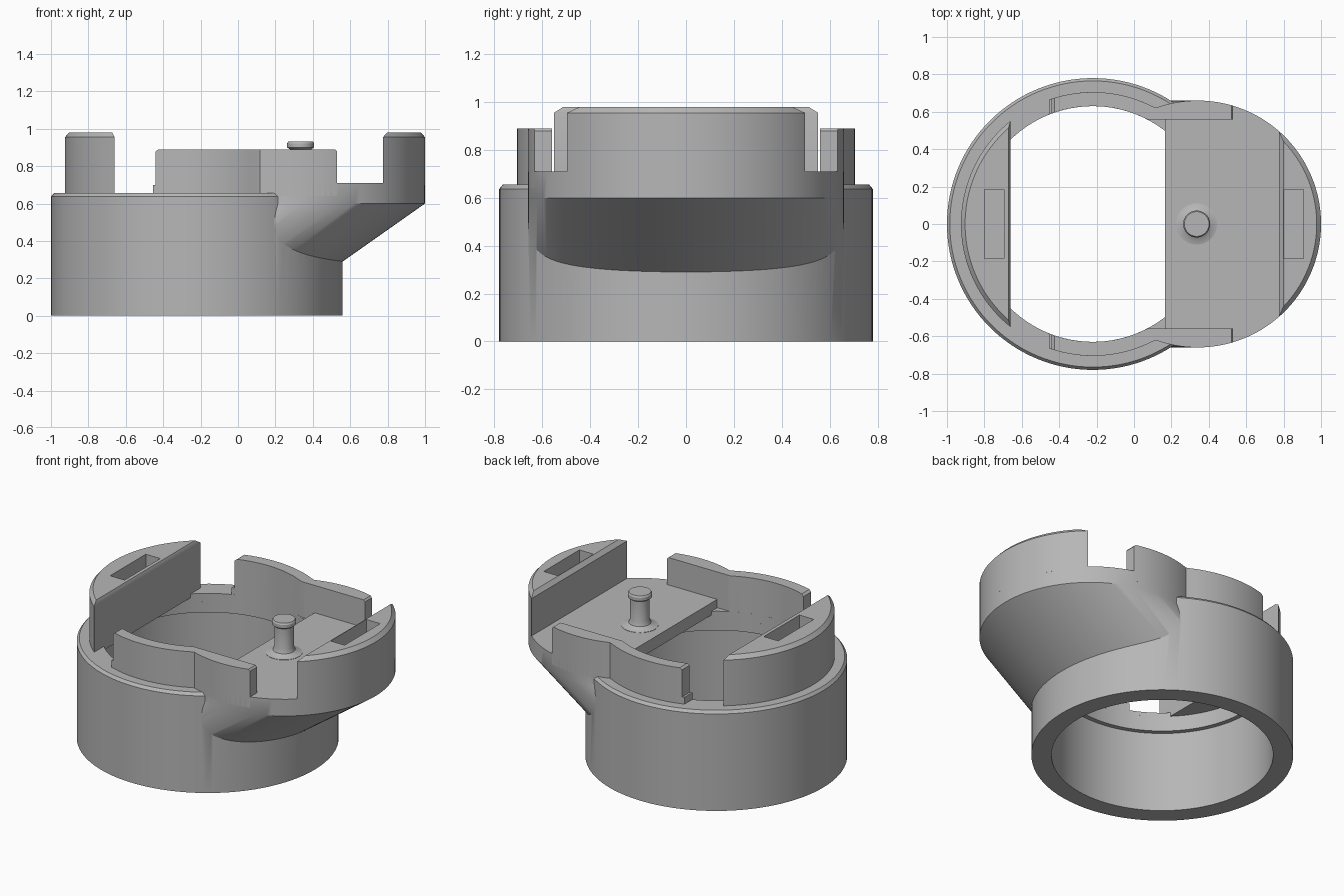
import bpy, bmesh, math

if "Cube" in bpy.data.objects:
    bpy.data.objects.remove(bpy.data.objects["Cube"])

AX, BX = -0.22, 0.34          # centres of the main ring and the side lobe
BR = 0.66                     # lobe radius
SEG = 128

grey = bpy.data.materials.new("plain_grey")
grey.diffuse_color = (0.47, 0.47, 0.47, 1)
grey.use_nodes = True
grey.node_tree.nodes["Principled BSDF"].inputs["Base Color"].default_value = grey.diffuse_color


def circle(cx, r, n=SEG):
    return [(cx + r * math.cos(2 * math.pi * i / n), r * math.sin(2 * math.pi * i / n)) for i in range(n)]


def segment(cx, r, cut, side, n=64):
    """Part of a disc lying beyond the line x = cut, on the given side."""
    a = math.acos(side * (cut - cx) / r)
    return [(cx + side * r * math.cos(-a + 2 * a * i / n), side * r * math.sin(-a + 2 * a * i / n))
            for i in range(n + 1)]


def loft(name, rings):
    """Closed solid through matching outlines, each given as (points, z)."""
    bm = bmesh.new()
    loops = [[bm.verts.new((x, y, z)) for x, y in pts] for pts, z in rings]
    n = len(loops[0])
    for lo, hi in zip(loops, loops[1:]):
        for i in range(n):
            j = (i + 1) % n
            bm.faces.new((lo[i], lo[j], hi[j], hi[i]))
    bm.faces.new(loops[0][::-1])
    bm.faces.new(loops[-1])
    bmesh.ops.recalc_face_normals(bm, faces=bm.faces)
    me = bpy.data.meshes.new(name)
    bm.to_mesh(me)
    bm.free()
    me.materials.append(grey)
    ob = bpy.data.objects.new(name, me)
    bpy.context.collection.objects.link(ob)
    return ob


def box(name, x0, x1, y0, y1, z0, z1):
    pts = [(x0, y0), (x1, y0), (x1, y1), (x0, y1)]
    return loft(name, [(pts, z0), (pts, z1)])


def combine(ob, other, op):
    m = ob.modifiers.new("bool", 'BOOLEAN')
    m.operation, m.solver, m.object = op, 'EXACT', other
    bpy.context.view_layer.objects.active = ob
    bpy.ops.object.modifier_apply(modifier=m.name)
    bpy.data.objects.remove(other)


# main ring with a chamfered top edge
base = loft("base_ring", [(circle(AX, 0.78), 0), (circle(AX, 0.78), 0.637), (circle(AX, 0.765), 0.655)])

# side lobe: slanted underside, then a straight wall up to the deck
lobe = loft("side_lobe", [(circle(BX - 0.497, BR), 0.25), (circle(BX, BR), 0.6), (circle(BX, BR), 0.71)])
combine(lobe, box("lobe_trim", -1, 0.165, -1, 1, 0.63, 1), 'DIFFERENCE')
combine(base, lobe, 'UNION')

# stepped bore, closed by the deck on the right
combine(base, loft("bore", [(circle(AX, 0.66), -0.1), (circle(AX, 0.66), 0.53),
                            (circle(AX, 0.63), 0.53), (circle(AX, 0.63), 0.63)]), 'DIFFERENCE')
mouth = segment(AX, 0.63, 0.165, -1)
combine(base, loft("mouth", [(mouth, 0.6), (mouth, 1)]), 'DIFFERENCE')


# raised side walls following both circles
def arc_y(cx, r, x):
    return math.sqrt(max(r * r - (x - cx) ** 2, 0))


def wall_outline(x0, x1, n=40):
    xs = [x0 + (x1 - x0) * i / n for i in range(n + 1)]
    outer = [(x, max(arc_y(AX, 0.705, x), arc_y(BX, BR, x))) for x in xs]
    inner = [(x, max(arc_y(AX, 0.63, x), 0.56)) for x in xs]
    return outer + inner[::-1]


for side, label in ((-1, "front"), (1, "back")):
    def flip(pts):
        return [(x, side * y) for x, y in pts]
    main, top = flip(wall_outline(-0.44, 0.53)), flip(wall_outline(-0.425, 0.52))
    loft(label + "_wall", [(main, 0.64), (main, 0.878), (top, 0.89)])
    foot = flip(wall_outline(-0.455, -0.43, 4))
    loft(label + "_wall_foot", [(foot, 0.64), (foot, 0.70)])

# end tabs with chamfered tops and slots
left = segment(AX, 0.705, -0.66, -1)
left_tab = loft("left_tab", [(left, 0.63), (left, 0.955), (segment(AX, 0.683, -0.672, -1), 0.98)])
combine(left_tab, box("left_slot", -0.8, -0.695, -0.185, 0.185, 0.85, 1.1), 'DIFFERENCE')
right = segment(BX, BR, 0.775, 1)
right_tab = loft("right_tab", [(right, 0.70), (right, 0.955), (segment(BX, 0.637, 0.798, 1), 0.98)])
combine(right_tab, box("right_slot", 0.803, 0.905, -0.185, 0.185, 0.85, 1.1), 'DIFFERENCE')

# pin with a flared foot and a flat cap
profile = [(0.11, 0.70), (0.11, 0.712), (0.085, 0.718), (0.067, 0.73), (0.058, 0.755),
           (0.058, 0.89), (0.072, 0.9), (0.072, 0.922), (0.066, 0.932)]
loft("pin", [(circle(0.335, r, 48), z) for r, z in profile])

for ob in bpy.context.collection.objects:
    bpy.ops.object.select_all(action='DESELECT')
    ob.select_set(True)
    bpy.context.view_layer.objects.active = ob
    bpy.ops.object.shade_smooth_by_angle(angle=math.radians(30))
